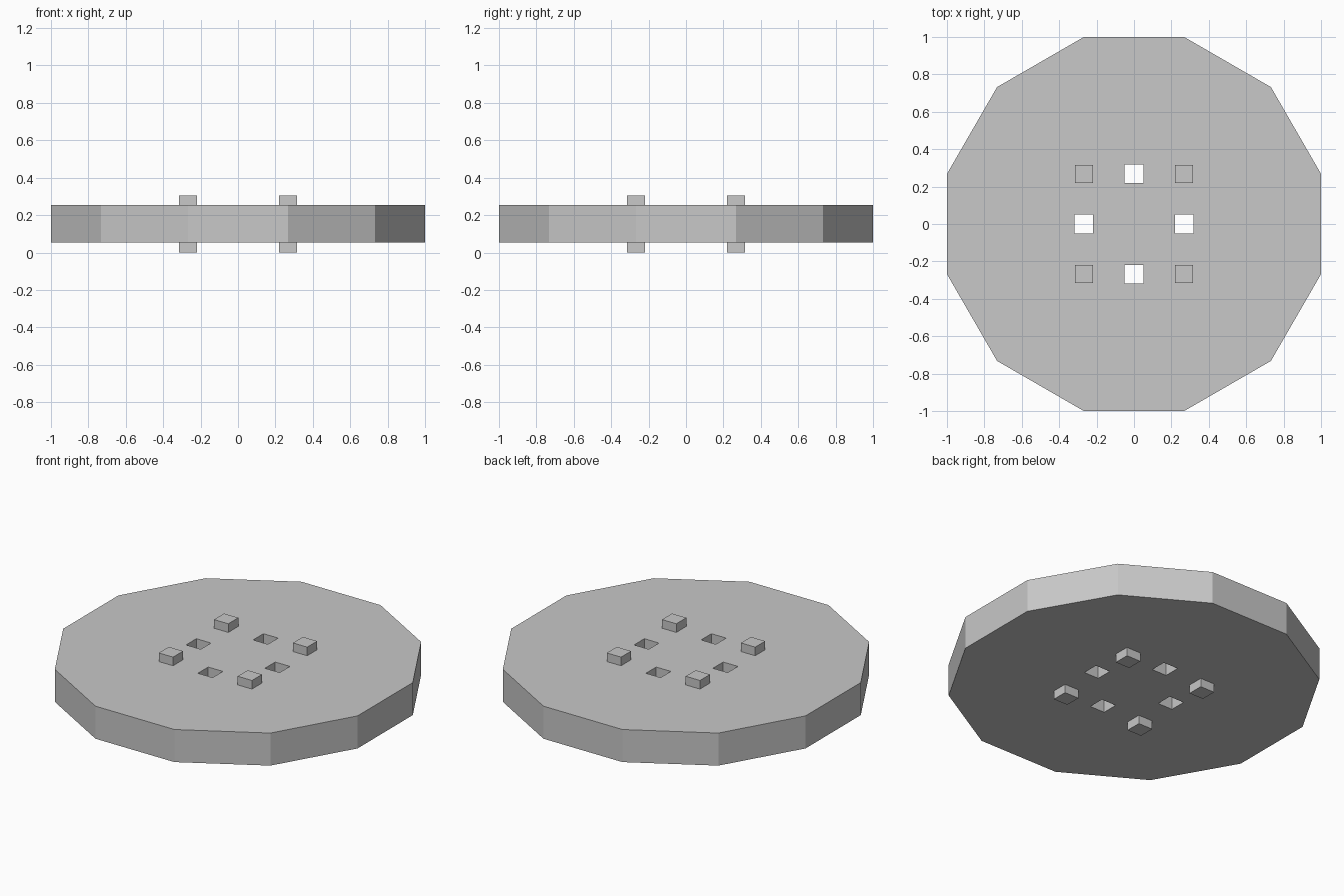
import bpy
import bmesh
from math import cos, pi
from mathutils import Matrix, Vector

old = bpy.data.objects.get("Cube")
if old:
    bpy.data.objects.remove(old, do_unlink=True)

SIDES = 12
BOTTOM, TOP = 0.053, 0.253      # plate faces
PEG_HEIGHT = 0.306
OFFSET = 0.268                  # peg and hole spacing from the centre
MID = (BOTTOM + TOP) / 2

grey = bpy.data.materials.new("light_grey")
grey.use_nodes = True
colour = (0.58, 0.58, 0.58, 1)
grey.diffuse_color = colour
grey.node_tree.nodes["Principled BSDF"].inputs["Base Color"].default_value = colour


def make_object(name, bm):
    mesh = bpy.data.meshes.new(name)
    bm.to_mesh(mesh)
    bm.free()
    mesh.materials.append(grey)
    obj = bpy.data.objects.new(name, mesh)
    bpy.context.collection.objects.link(obj)
    return obj


def add_box(bm, x, y, z, width, height):
    place = Matrix.Translation((x, y, z)) @ Matrix.Diagonal((width, width, height, 1))
    bmesh.ops.create_cube(bm, size=1, matrix=place)


# Twelve-sided plate with flats facing the axes
radius = 1 / cos(pi / SIDES)
bm = bmesh.new()
bmesh.ops.create_cone(
    bm, cap_ends=True, segments=SIDES, radius1=radius, radius2=radius, depth=TOP - BOTTOM,
    matrix=Matrix.Translation((0, 0, MID)) @ Matrix.Rotation(pi / SIDES, 4, "Z"))
# Turn the outline if a corner, not a flat, lies on the x axis
if max(v.co.x for v in bm.verts) > 1.01:
    bmesh.ops.rotate(bm, verts=bm.verts, cent=Vector(), matrix=Matrix.Rotation(pi / SIDES, 3, "Z"))
plate = make_object("plate", bm)

# Four square holes straight through the plate
bm = bmesh.new()
for x, y in ((1, 0), (-1, 0), (0, 1), (0, -1)):
    add_box(bm, x * OFFSET, y * OFFSET, MID, 0.1, 0.5)
cutter = make_object("hole_cutter", bm)
cutter.hide_render = True
cut = plate.modifiers.new("holes", "BOOLEAN")
cut.operation = "DIFFERENCE"
cut.solver = "EXACT"
cut.object = cutter
bpy.context.view_layer.objects.active = plate
bpy.ops.object.modifier_apply(modifier=cut.name)
bpy.data.objects.remove(cutter, do_unlink=True)

# Four square pegs standing out above and below
for side, x in (("left", 1), ("right", -1)):
    for end, y in (("front", -1), ("back", 1)):
        bm = bmesh.new()
        add_box(bm, x * OFFSET, y * OFFSET, PEG_HEIGHT / 2, 0.097, PEG_HEIGHT)
        make_object(f"{end}_{side}_peg", bm)
